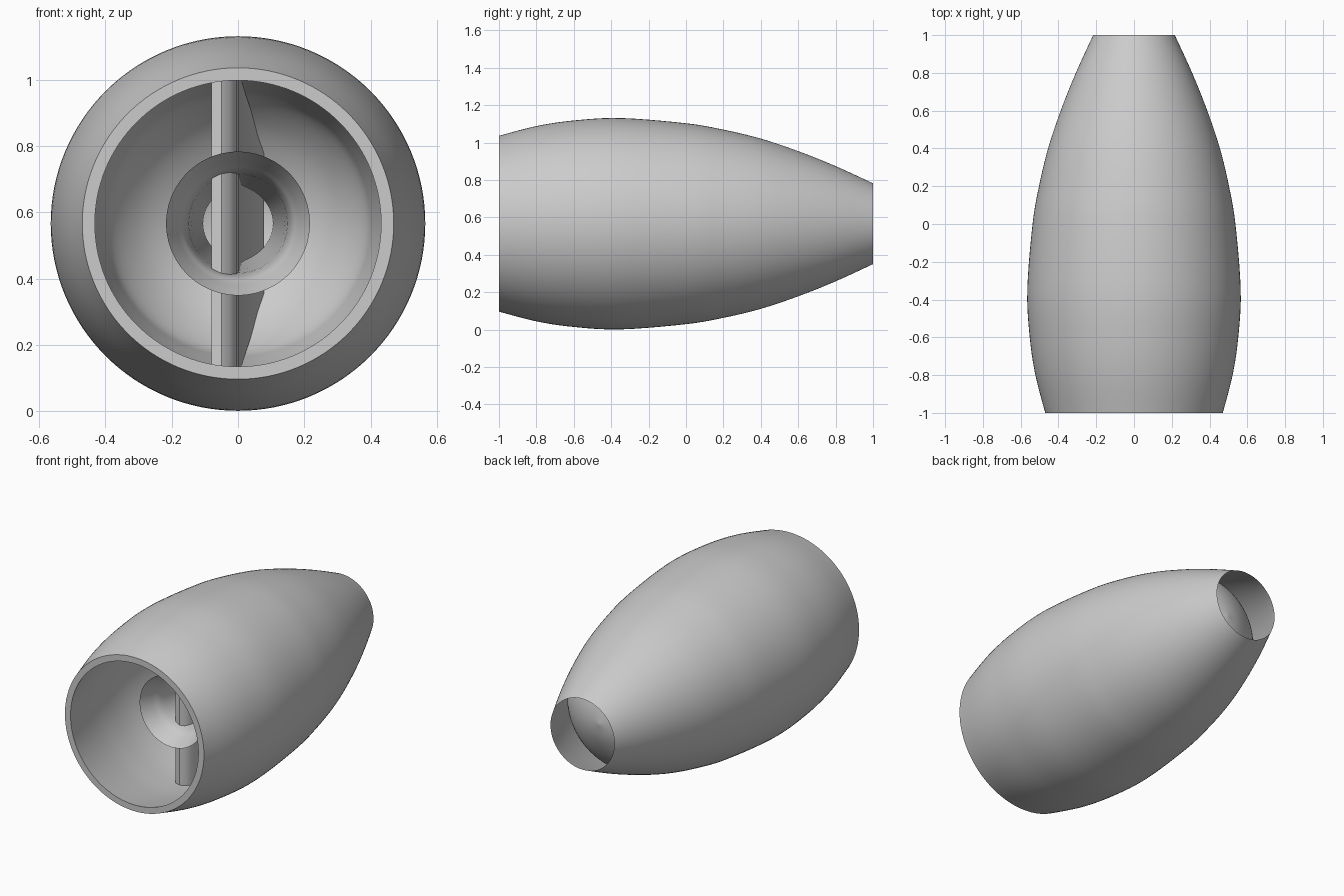
import bpy, bmesh, math

if "Cube" in bpy.data.objects:
    bpy.data.objects.remove(bpy.data.objects["Cube"])

CZ = 0.566      # height of the long axis
SEG = 128


def smooth_path(pts, steps=5):
    """Catmull-Rom curve through (y, radius) points."""
    p = [pts[0]] + pts + [pts[-1]]
    out = []
    for i in range(1, len(p) - 2):
        for s in range(steps):
            t = s / steps
            out.append(tuple(0.5 * (2 * b + (c - a) * t + (2 * a - 5 * b + 4 * c - d) * t * t
                                    + (3 * b - a - 3 * c + d) * t ** 3)
                             for a, b, c, d in zip(p[i - 1], p[i], p[i + 1], p[i + 2])))
    return out + [pts[-1]]


def radius_at(path, y):
    for (y0, r0), (y1, r1) in zip(path, path[1:]):
        if y0 <= y <= y1 and y1 > y0:
            return r0 + (r1 - r0) * (y - y0) / (y1 - y0)
    return path[-1][1]


def finish(name, bm, angle=35):
    bmesh.ops.remove_doubles(bm, verts=bm.verts, dist=1e-5)
    bmesh.ops.recalc_face_normals(bm, faces=bm.faces)
    me = bpy.data.meshes.new(name)
    bm.to_mesh(me)
    bm.free()
    ob = bpy.data.objects.new(name, me)
    bpy.context.collection.objects.link(ob)
    bpy.ops.object.select_all(action='DESELECT')
    ob.select_set(True)
    bpy.context.view_layer.objects.active = ob
    bpy.ops.object.shade_smooth_by_angle(angle=math.radians(angle))
    return ob


def revolve(name, path):
    bm = bmesh.new()
    rings = []
    for y, r in path:
        rings.append([bm.verts.new((r * math.cos(2 * math.pi * k / SEG), y,
                                    CZ + r * math.sin(2 * math.pi * k / SEG)))
                      for k in range(SEG)])
    for a, b in zip(rings, rings[1:]):
        for k in range(SEG):
            n = (k + 1) % SEG
            bm.faces.new((a[k], a[n], b[n], b[k]))
    return finish(name, bm)


# Cowl: outer skin, flat front lip, inner duct closed by a rear dome
outer = smooth_path([(-1, .47), (-.8, .522), (-.6, .552), (-.35, .565), (0, .537), (.2, .503),
                     (.4, .455), (.6, .388), (.8, .308), (1, .216)])
duct = smooth_path([(-1, .432), (-.8, .475), (-.6, .508), (-.35, .525), (0, .5), (.3, .45),
                    (.5, .41), (.6, .382), (.7, .305), (.77, .21), (.82, .1), (.84, 0)])
revolve("engine_cowl", outer[::-1] + duct)

# Hollow core, open to the front
core = smooth_path([(-.64, .217), (-.56, .182), (-.49, .157), (-.3, .143), (.2, .125), (.8, .105)])
revolve("inner_core", core)

# Vertical strut through the core, its ends following the duct wall
section = [(-.08, -.49), (-.05, -.495), (-.025, -.48), (-.005, -.45), (.003, -.38), (.006, 0),
           (.01, .4), (.02, .55), (.04, .66), (.06, .73), (.078, .76), (-.08, .76),
           (-.08, .7), (-.08, .6), (-.08, .4), (-.08, 0), (-.08, -.25)]
bm = bmesh.new()
top, bottom = [], []
for x, y in section:
    h = math.sqrt(radius_at(duct, y) ** 2 - x * x)
    top.append(bm.verts.new((x, y, CZ + h)))
    bottom.append(bm.verts.new((x, y, CZ - h)))
for k in range(len(section)):
    n = (k + 1) % len(section)
    bm.faces.new((top[k], top[n], bottom[n], bottom[k]))
finish("vertical_strut", bm)
